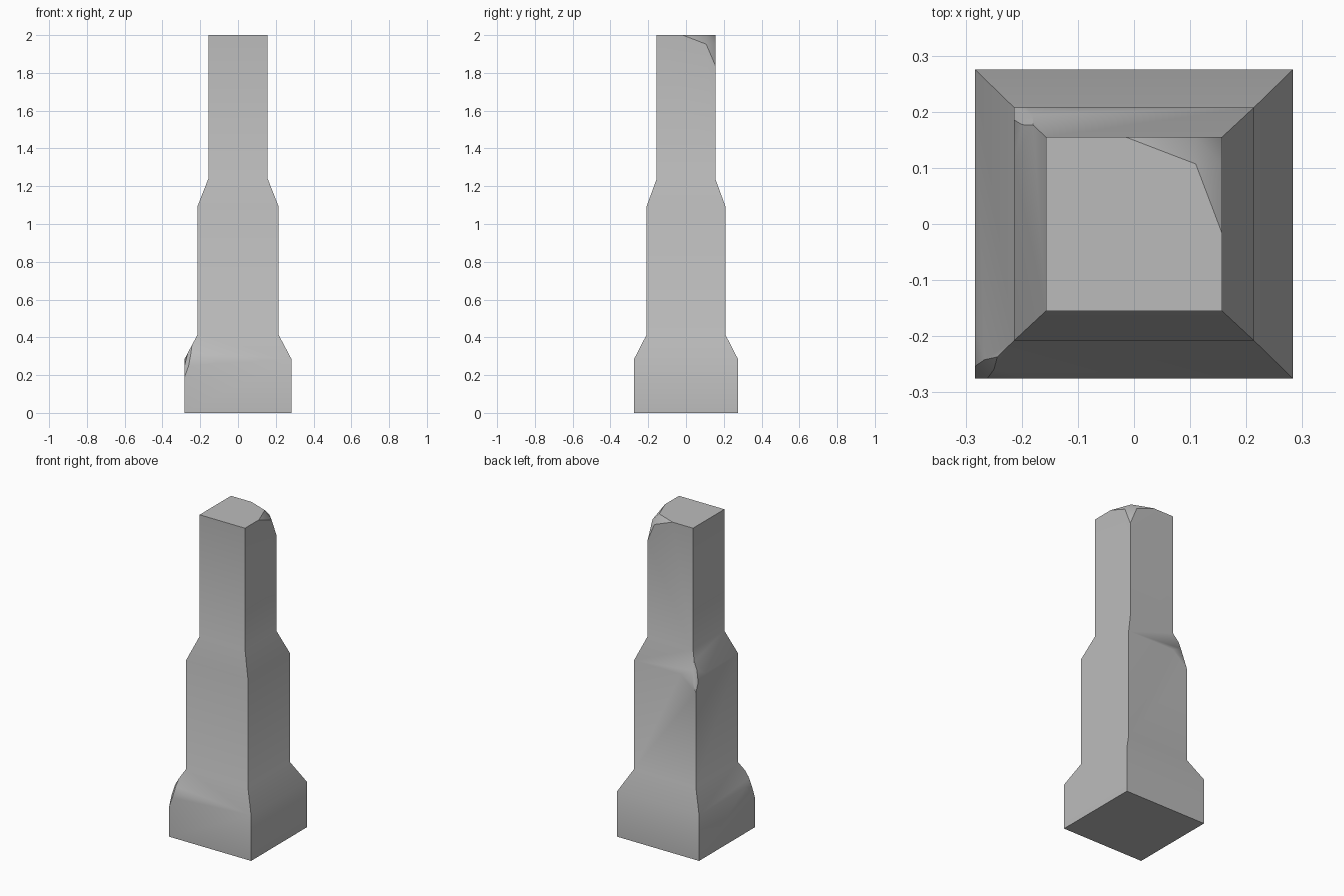
import bpy
import bmesh
import math
from mathutils import Vector

cube = bpy.data.objects.get("Cube")
if cube:
    bpy.data.objects.remove(cube, do_unlink=True)

# Stone colour
stone = bpy.data.materials.new("grey_stone")
stone.use_nodes = True
GREY = (0.5, 0.5, 0.5, 1)
stone.diffuse_color = GREY
stone.node_tree.nodes["Principled BSDF"].inputs["Base Color"].default_value = GREY

# Half sizes of the three square tiers
BASE, SHAFT, NECK = (0.283, 0.275), (0.214, 0.208), (0.157, 0.155)


def ring(half, z):
    """Four corners of a level square, keyed by their x and y signs."""
    return {(sx, sy): Vector((sx * half[0], sy * half[1], z))
            for sx in (-1, 1) for sy in (-1, 1)}


def shoulder_chip(corner, up, down, side_a, side_b):
    """Points that replace a shoulder corner with a blunt broken facet."""
    points = [up, down, side_a, side_b]
    for side in (side_a, side_b):
        for end, t in ((down, 0.38), (up, 0.3)):
            points.append(end.lerp(side, t).lerp(corner, 0.4))
    return points


def add_tier(bm, points):
    """Add a convex block and remove the loose triangulation."""
    part = bmesh.new()
    for p in points:
        part.verts.new(p)
    hull = bmesh.ops.convex_hull(part, input=part.verts)
    junk = [g for g in hull["geom_interior"] + hull["geom_unused"]
            if isinstance(g, bmesh.types.BMVert)]
    bmesh.ops.delete(part, geom=list(set(junk)), context='VERTS')
    bmesh.ops.dissolve_limit(part, angle_limit=math.radians(1),
                             verts=part.verts, edges=part.edges)
    mesh = bpy.data.meshes.new("tier")
    part.to_mesh(mesh)
    part.free()
    bm.from_mesh(mesh)
    bpy.data.meshes.remove(mesh)


bm = bmesh.new()

# Base tier, chipped at its front right shoulder
foot, base_top, shaft_low = ring(BASE, 0), ring(BASE, 0.285), ring(SHAFT, 0.415)
corner = base_top.pop((-1, -1))
chip = shoulder_chip(corner, corner.lerp(shaft_low[-1, -1], 0.57),
                     corner - Vector((0, 0, 0.095)),
                     corner + Vector((0, 0.095, 0)),
                     corner + Vector((0.095, 0, 0)))
add_tier(bm, [*foot.values(), *base_top.values(), *shaft_low.values(), *chip])

# Shaft tier, chipped at its back right shoulder
shaft_top, neck_low = ring(SHAFT, 1.095), ring(NECK, 1.24)
corner = shaft_top.pop((-1, 1))
chip = shoulder_chip(corner, corner.lerp(neck_low[-1, 1], 0.6),
                     corner - Vector((0, 0, 0.088)),
                     corner - Vector((0, 0.098, 0)),
                     corner + Vector((0.104, 0, 0)))
add_tier(bm, [*shaft_low.values(), *shaft_top.values(), *neck_low.values(), *chip])

# Neck tier, broken at its back left top corner
neck_top = ring(NECK, 2)
corner = neck_top.pop((1, 1))
chip = [corner - Vector(d) for d in (
    (0.172, 0, 0), (0, 0.172, 0), (0, 0, 0.16),
    (0.047, 0.048, 0), (0, 0.048, 0.048), (0.047, 0, 0.048))]
add_tier(bm, [*neck_low.values(), *neck_top.values(), *chip])

# Weld the tiers and drop the hidden faces between them
hidden = [f for f in bm.faces
          if all(abs(v.co.z - f.verts[0].co.z) < 1e-4 for v in f.verts)
          and 0.1 < f.verts[0].co.z < 1.9]
bmesh.ops.delete(bm, geom=hidden, context='FACES')
bmesh.ops.remove_doubles(bm, verts=bm.verts, dist=1e-4)
bmesh.ops.recalc_face_normals(bm, faces=bm.faces)

mesh = bpy.data.meshes.new("stone_pillar")
bm.to_mesh(mesh)
bm.free()
mesh.materials.append(stone)
pillar = bpy.data.objects.new("stone_pillar", mesh)
bpy.context.collection.objects.link(pillar)

# Soft shoulders, crisp corners
bpy.ops.object.select_all(action='DESELECT')
pillar.select_set(True)
bpy.context.view_layer.objects.active = pillar
bpy.ops.object.shade_smooth_by_angle(angle=math.radians(30))
